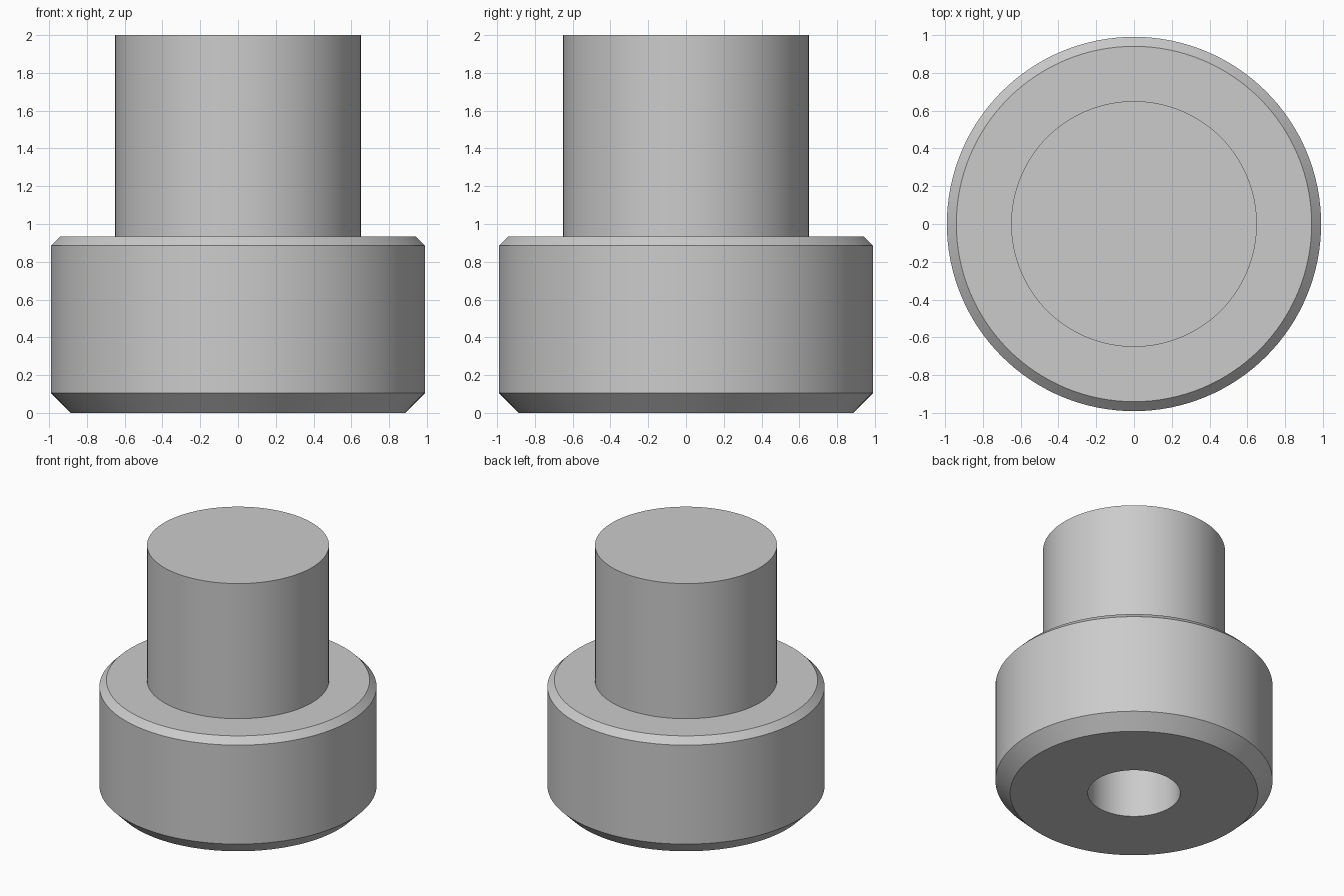
import bpy
import bmesh
import math

cube = bpy.data.objects.get("Cube")
if cube:
    bpy.data.objects.remove(cube, do_unlink=True)

SEGMENTS = 128

steel = bpy.data.materials.new("light grey steel")
steel.use_nodes = True
colour = (0.6, 0.6, 0.6, 1.0)
steel.diffuse_color = colour
steel.node_tree.nodes["Principled BSDF"].inputs["Base Color"].default_value = colour


def lathe(name, profile, material):
    """Revolve a (radius, height) profile around z."""
    bm = bmesh.new()
    points = [bm.verts.new((r, 0, z)) for r, z in profile]
    edges = [bm.edges.new(pair) for pair in zip(points, points[1:])]
    bmesh.ops.spin(bm, geom=points + edges, cent=(0, 0, 0), axis=(0, 0, 1),
                   angle=math.tau, steps=SEGMENTS, use_merge=False)
    bmesh.ops.remove_doubles(bm, verts=bm.verts[:], dist=0.0001)
    bmesh.ops.recalc_face_normals(bm, faces=bm.faces[:])
    mesh = bpy.data.meshes.new(name)
    bm.to_mesh(mesh)
    bm.free()
    mesh.materials.append(material)
    obj = bpy.data.objects.new(name, mesh)
    bpy.context.collection.objects.link(obj)
    bpy.ops.object.select_all(action="DESELECT")
    obj.select_set(True)
    bpy.context.view_layer.objects.active = obj
    bpy.ops.object.shade_smooth_by_angle(angle=math.radians(25))
    return obj


# Stepped pin: blind bore, chamfered collar and plain shank in one turned profile
lathe("stepped_pin", [
    (0, 1.0), (0.33, 1.0), (0.33, 0),        # blind bore
    (0.885, 0), (0.99, 0.105),               # base and lower chamfer
    (0.99, 0.885), (0.94, 0.935),            # collar and upper chamfer
    (0.65, 0.935), (0.65, 2), (0, 2),        # shoulder, shank and end face
], steel)
